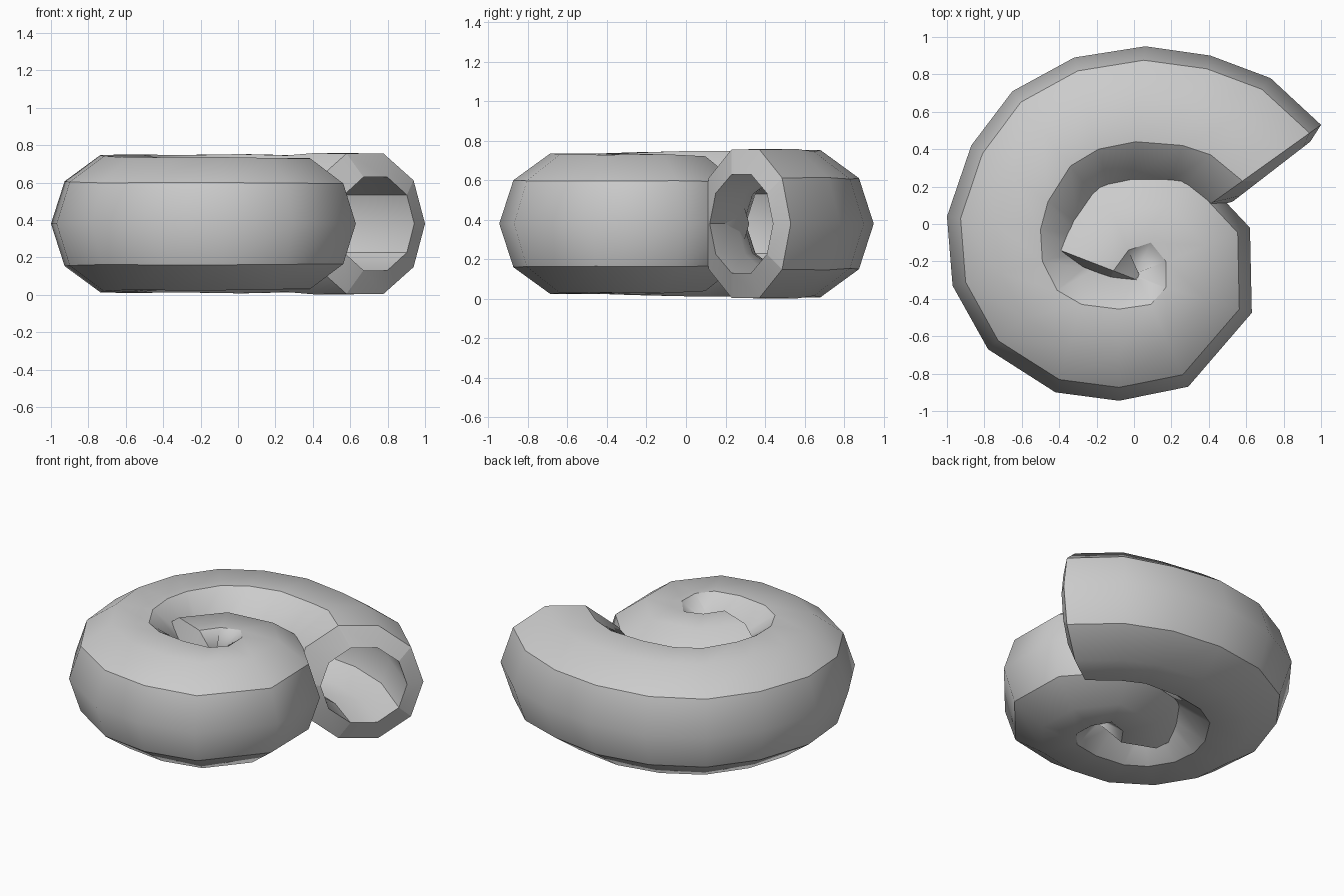
import bpy, bmesh
from mathutils import Vector

if "Cube" in bpy.data.objects:
    bpy.data.objects.remove(bpy.data.objects["Cube"])

SIDES = 10
MID_Z = 0.38

# Spiral stations, mouth to centre: outermost point, inner edge of the flat top
STATIONS = [
    ((1.00, .53), (.58, .23)), ((.73, .78), (.41, .37)), ((.41, .90), (.26, .42)),
    ((.06, .95), (.01, .44)), ((-.32, .89), (-.19, .40)), ((-.65, .71), (-.34, .31)),
    ((-.87, .42), (-.46, .12)), ((-1.0, .04), (-.50, -.03)), ((-.97, -.33), (-.49, -.20)),
    ((-.78, -.67), (-.41, -.355)), ((-.42, -.90), (-.28, -.43)), ((-.08, -.945), (-.08, -.455)),
    ((.29, -.87), (.09, -.43)), ((.63, -.475), (.17, -.34)), ((.62, -.02), (.17, -.20)),
    ((.30, .32), (.09, -.10)), ((-.22, .29), (-.03, -.14)), ((-.55, -.08), (-.11, -.25)),
]


def ring_points(centre, radius, direction):
    """Upright decagon whose first corner points along direction."""
    from math import cos, sin, tau
    pts = []
    for k in range(SIDES):
        a = tau * k / SIDES
        p = centre + direction * radius * cos(a)
        pts.append((p.x, p.y, MID_Z + radius * sin(a)))
    return pts


sections = []
for o, t in STATIONS:
    o, t = Vector(o), Vector(t)
    d = o - t
    sections.append(((o * .309 + t) / 1.309, d.length / 1.309, d.normalized()))

# Outer skin, then the inner skin back to the mouth
outer = [ring_points(*s) for s in sections]
inner = [ring_points(c, r * .66, u) for c, r, u in sections]
inner[0] = ring_points(Vector((.735, .28)), .262, Vector((.79, .61)).normalized())
c, r, u = sections[-1]
inner[-1] = ring_points(c + Vector((.02, -.05)), r * .66, u)
rings = outer + inner[::-1]

bm = bmesh.new()
verts = [[bm.verts.new(p) for p in ring] for ring in rings]
n = len(rings)
for i in range(n):
    a, b = verts[i], verts[(i + 1) % n]
    for k in range(SIDES):
        m = (k + 1) % SIDES
        bm.faces.new((a[k], a[m], b[m], b[k])).smooth = True

# Creases: alternate long ridges plus the rims at both ends
rims = (0, len(outer) - 1, len(outer), n - 1)
for i in range(n):
    for k in range(SIDES):
        if k % 2:
            bm.edges.get((verts[i][k], verts[(i + 1) % n][k])).smooth = False
        if i in rims:
            bm.edges.get((verts[i][k], verts[i][(k + 1) % SIDES])).smooth = False
bmesh.ops.recalc_face_normals(bm, faces=bm.faces)

mesh = bpy.data.meshes.new("spiral_shell")
bm.to_mesh(mesh)
bm.free()
shell = bpy.data.objects.new("spiral_shell", mesh)
bpy.context.collection.objects.link(shell)
